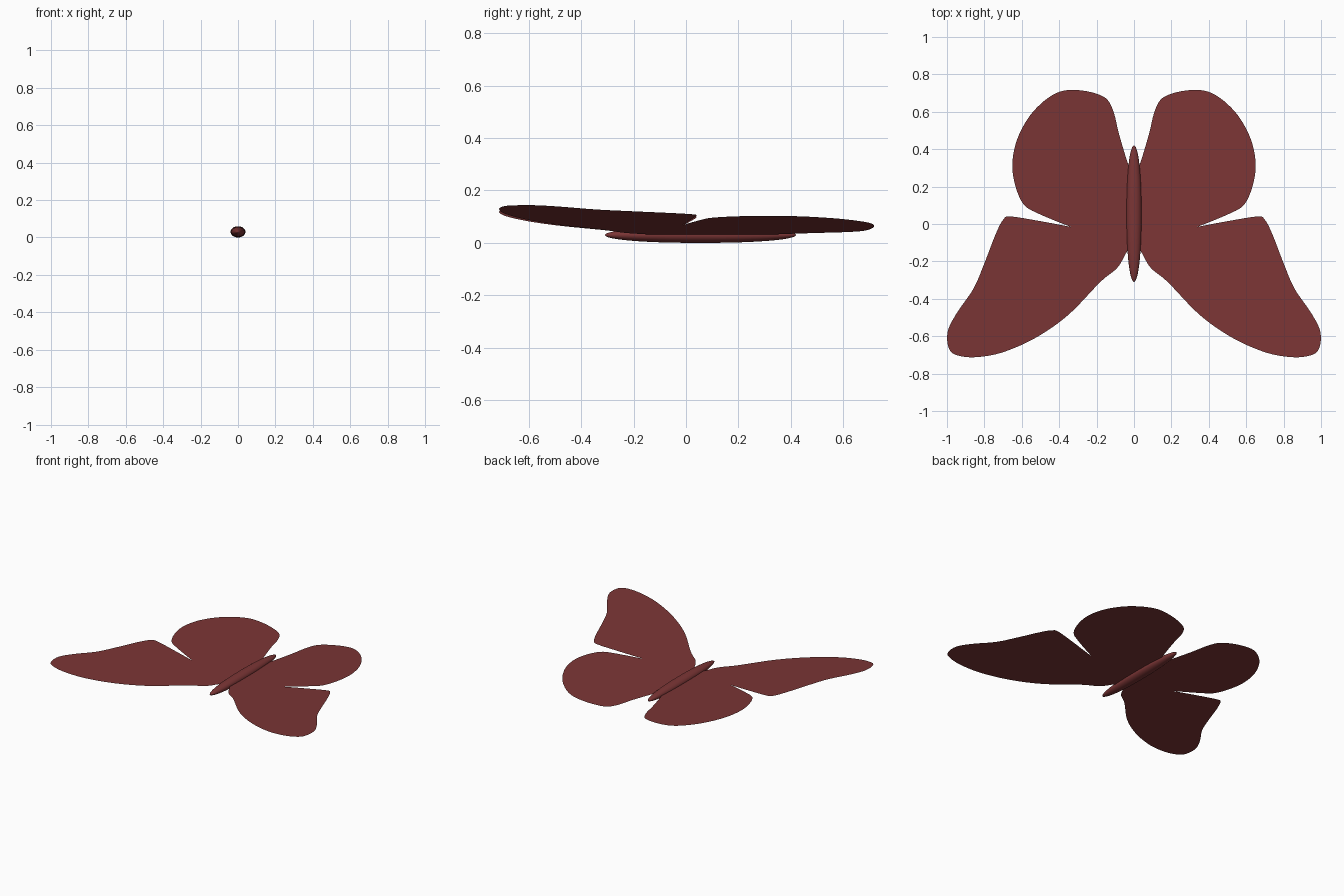
import bpy, bmesh, math
from mathutils import Vector

if "Cube" in bpy.data.objects:
    bpy.data.objects.remove(bpy.data.objects["Cube"])

mat = bpy.data.materials.new("dark_red")
mat.diffuse_color = (0.2, 0.036, 0.036, 1)
mat.use_nodes = True
mat.node_tree.nodes["Principled BSDF"].inputs["Base Color"].default_value = mat.diffuse_color


def finish(name, bm):
    me = bpy.data.meshes.new(name)
    bm.to_mesh(me)
    bm.free()
    me.materials.append(mat)
    ob = bpy.data.objects.new(name, me)
    bpy.context.collection.objects.link(ob)
    return ob


def smooth_path(pts, n=6):
    """Catmull-Rom curve through the points, ends included."""
    p = [Vector(q) for q in [pts[0]] + pts + [pts[-1]]]
    out = []
    for a, b, c, d in zip(p, p[1:], p[2:], p[3:]):
        for i in range(n):
            t = i / n
            out.append(0.5 * (2 * b + (c - a) * t + (2 * a - 5 * b + 4 * c - d) * t**2
                              + (3 * b - a - 3 * c + d) * t**3))
    return out + [p[-1]]


# Wing outlines on the +x side: fore wing to the notch, then hind wing
upper = [(0.015, 0.28), (0.035, 0.33), (0.08, 0.48), (0.113, 0.61), (0.165, 0.682),
         (0.30, 0.716), (0.42, 0.698), (0.54, 0.60), (0.62, 0.465), (0.65, 0.33),
         (0.636, 0.21), (0.59, 0.105), (0.51, 0.055), (0.34, -0.015)]
lower = [(0.34, -0.015), (0.50, 0.015), (0.66, 0.04), (0.70, 0.022), (0.74, -0.055),
         (0.80, -0.21), (0.858, -0.345), (0.95, -0.48), (0.997, -0.58), (0.985, -0.675),
         (0.92, -0.708), (0.82, -0.71), (0.69, -0.682), (0.52, -0.605), (0.35, -0.485),
         (0.18, -0.31), (0.09, -0.235), (0.045, -0.16), (0.015, -0.11)]
outline = smooth_path(upper) + smooth_path(lower)[1:]


# Wings: thin flat sheets rising outward
def wing(name, side, z0, slope):
    bm = bmesh.new()
    vs = [bm.verts.new((side * p.x, p.y, z0 + slope * p.x)) for p in outline]
    f = bm.faces.new(vs)
    f.normal_update()
    if f.normal.z < 0:
        f.normal_flip()
    bmesh.ops.triangulate(bm, faces=[f])
    finish(name, bm)


wing("right_wing", 1, 0.028, 0.116)
wing("left_wing", -1, 0.03, 0.102)

# Body: slender rounded spindle along y
bm = bmesh.new()
bmesh.ops.create_uvsphere(bm, u_segments=32, v_segments=24, radius=1)
for v in bm.verts:
    x, y, t = v.co
    r = math.hypot(x, y)
    k = (1 - min(1, abs(t)) ** 2.3) ** 0.5 / r if r > 1e-4 else 0
    v.co = (x * k * 0.04, 0.055 + t * 0.365, 0.03 + y * k * 0.03)
bmesh.ops.recalc_face_normals(bm, faces=bm.faces)
for f in bm.faces:
    f.smooth = True
finish("body", bm)
